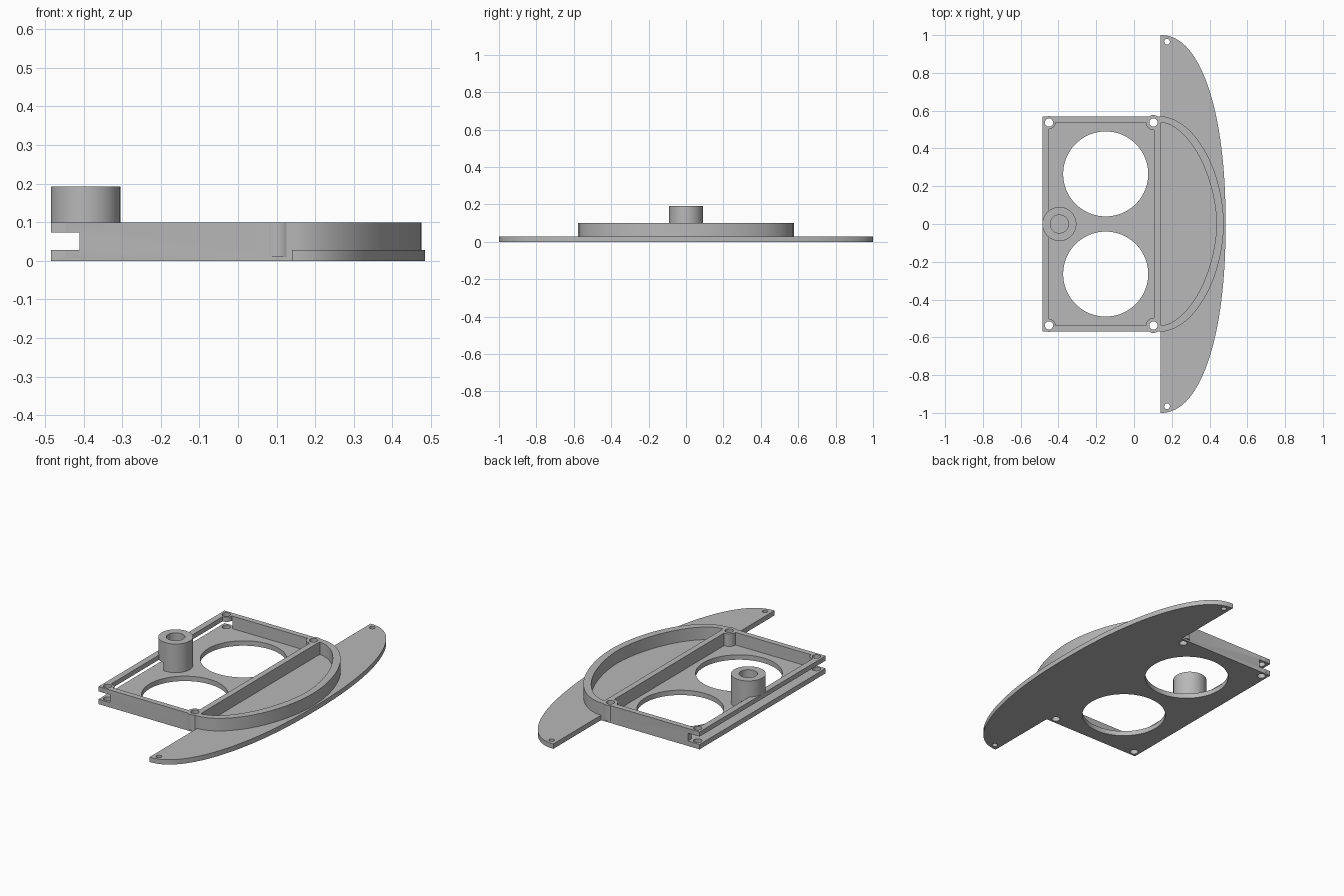
import bpy, bmesh, math

if "Cube" in bpy.data.objects:
    bpy.data.objects.remove(bpy.data.objects["Cube"], do_unlink=True)

FLOOR, RIM = 0.028, 0.1       # floor thickness and wall height
LEFT, JOIN = -0.485, 0.14     # tray edge and start of the curved side

grey = bpy.data.materials.new("plain_grey")
grey.use_nodes = True
grey.diffuse_color = (0.48, 0.48, 0.48, 1)
grey.node_tree.nodes["Principled BSDF"].inputs["Base Color"].default_value = grey.diffuse_color


def prism(name, outline, z0, z1):
    """Extrude a counter-clockwise outline from z0 to z1."""
    bm = bmesh.new()
    face = bm.faces.new([bm.verts.new((x, y, z0)) for x, y in outline])
    top = bmesh.ops.extrude_face_region(bm, geom=[face])["geom"]
    verts = [v for v in top if isinstance(v, bmesh.types.BMVert)]
    bmesh.ops.translate(bm, vec=(0, 0, z1 - z0), verts=verts)
    bmesh.ops.recalc_face_normals(bm, faces=bm.faces)
    mesh = bpy.data.meshes.new(name)
    bm.to_mesh(mesh)
    bm.free()
    mesh.materials.append(grey)
    ob = bpy.data.objects.new(name, mesh)
    bpy.context.collection.objects.link(ob)
    return ob


def rect(x0, x1, y):
    return [(x0, -y), (x1, -y), (x1, y), (x0, y)]


def circle(x, y, r, n=64):
    return [(x + r * math.cos(math.tau * i / n), y + r * math.sin(math.tau * i / n)) for i in range(n)]


def bow(a, b, power, n=64):
    """Rounded half outline bulging from the join line."""
    pts = []
    for i in range(n + 1):
        t = math.pi * (i / n - 0.5)
        c, s = max(math.cos(t), 0), math.sin(t)
        pts.append((JOIN + a * c ** (2 / power), math.copysign(b * abs(s) ** (2 / power), s)))
    return pts


def combine(ob, tool, operation):
    """Apply a boolean and discard the tool."""
    mod = ob.modifiers.new("bool", "BOOLEAN")
    mod.object, mod.operation, mod.solver = tool, operation, "EXACT"
    bpy.context.view_layer.objects.active = ob
    bpy.ops.object.modifier_apply(modifier=mod.name)
    bpy.data.objects.remove(tool, do_unlink=True)


def cut(ob, outline, z0, z1):
    combine(ob, prism("cutter", outline, z0, z1), "DIFFERENCE")


def add(ob, outline, z0, z1):
    combine(ob, prism("addition", outline, z0, z1), "UNION")


def finish(ob):
    bpy.ops.object.select_all(action="DESELECT")
    ob.select_set(True)
    bpy.context.view_layer.objects.active = ob
    bpy.ops.object.shade_smooth_by_angle(angle=math.radians(30))


# Tray block with a rectangular and a bowed pocket
tray = prism("tray_with_wing", [(LEFT, 0.57), (LEFT, -0.57)] + bow(0.335, 0.57, 1.88), 0, RIM)
cut(tray, rect(-0.45, 0.107, 0.538), FLOOR, 0.2)
cut(tray, bow(0.297, 0.538, 1.78), FLOOR, 0.2)

# Long flat wing along the bowed side
add(tray, bow(0.345, 1.0, 2.2, 96), 0, FLOOR)

# Corner screw posts
corners = [(x, y) for x in (-0.45, 0.103) for y in (-0.537, 0.537)]
for x, y in corners:
    add(tray, circle(x, y, 0.04, 32) if x > 0 else circle(x + 0.001, y, 0.034, 32), 0.01, RIM)

# Slot along the straight edge
SLOT = rect(-0.6, -0.411, 0.8)
cut(tray, SLOT, FLOOR, 0.073)

# Screw holes and the two large round openings
for x, y in corners:
    cut(tray, circle(x, y, 0.022, 32), -0.1, 0.2)
for side in (-1, 1):
    cut(tray, circle(0.175, side * 0.965, 0.015, 24), -0.1, 0.2)
    cut(tray, circle(-0.15, side * 0.265, 0.225, 96), -0.1, 0.2)
finish(tray)

# Hollow tube standing by the slotted edge
tube = prism("tube", circle(-0.395, 0, 0.09), FLOOR, 0.192)
cut(tube, circle(-0.395, 0, 0.048), 0, 0.3)
cut(tube, SLOT, 0, 0.073)
finish(tube)
